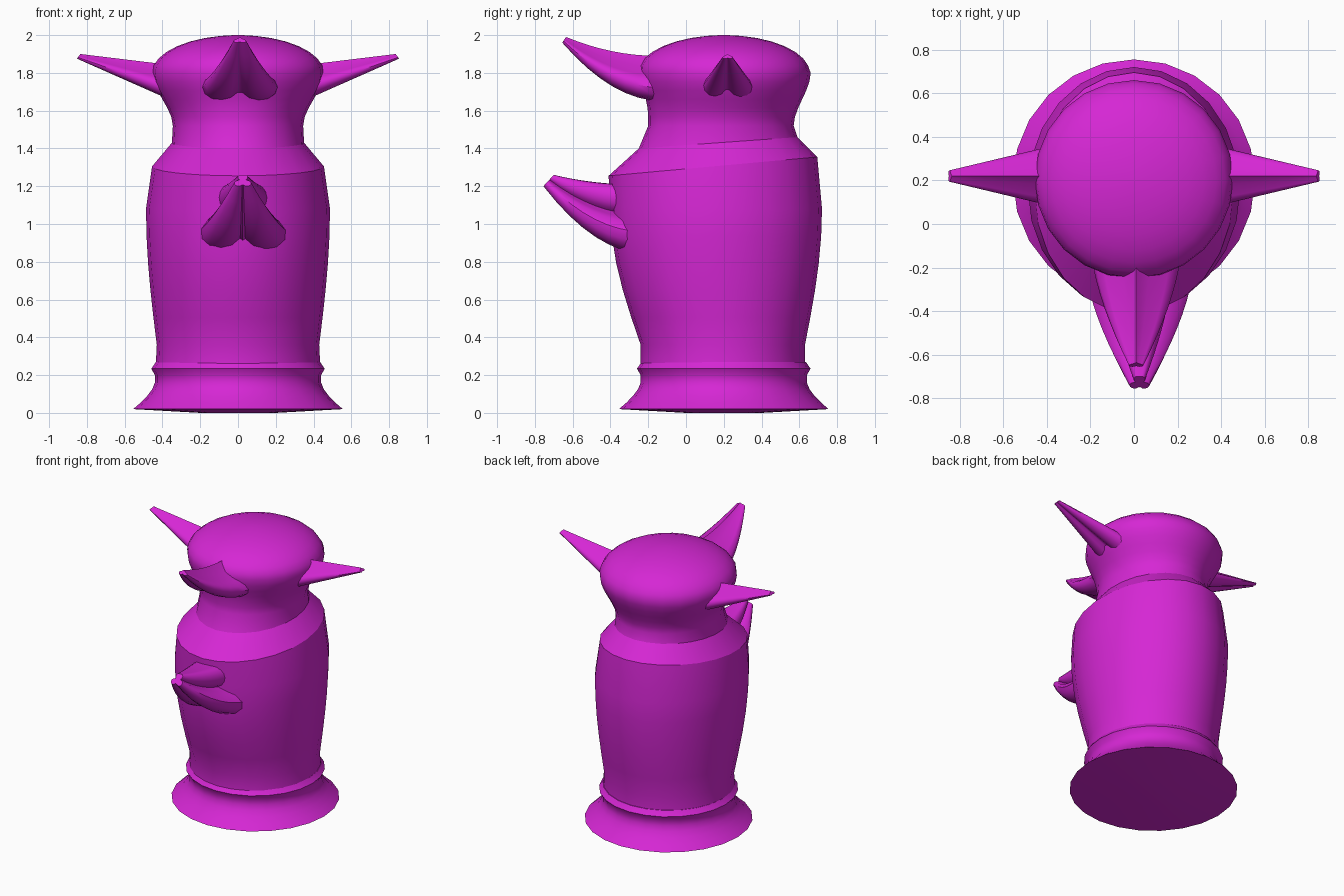
import bpy, bmesh, math
from mathutils import Vector

cube = bpy.data.objects.get("Cube")
if cube:
    bpy.data.objects.remove(cube, do_unlink=True)

magenta = bpy.data.materials.new("magenta")
magenta.use_nodes = True
magenta.diffuse_color = (0.67, 0.02, 0.66, 1)
shader = magenta.node_tree.nodes["Principled BSDF"]
shader.inputs["Base Color"].default_value = magenta.diffuse_color

SIDES = 24
UP = Vector((0, 0, 1))


def loft(name, rings, sharp_angle):
    """Skin a list of closed rings and cap both ends."""
    bm = bmesh.new()
    loops = [[bm.verts.new(point) for point in ring] for ring in rings]
    count = len(loops[0])
    for lower, upper in zip(loops, loops[1:]):
        for i in range(count):
            j = (i + 1) % count
            bm.faces.new((lower[i], lower[j], upper[j], upper[i]))
    bm.faces.new(loops[0])
    bm.faces.new(loops[-1])
    bmesh.ops.recalc_face_normals(bm, faces=bm.faces)
    mesh = bpy.data.meshes.new(name)
    bm.to_mesh(mesh)
    bm.free()
    mesh.materials.append(magenta)
    part = bpy.data.objects.new(name, mesh)
    bpy.context.collection.objects.link(part)
    bpy.ops.object.select_all(action="DESELECT")
    part.select_set(True)
    bpy.context.view_layer.objects.active = part
    bpy.ops.object.shade_smooth_by_angle(angle=math.radians(sharp_angle))


def ellipse(front, back, z, half_width, tilt=0):
    """Ring from its front y to its back y, with the back raised by the tilt."""
    ring = []
    for i in range(SIDES):
        angle = math.tau * i / SIDES
        along = -math.cos(angle)
        y = (front + back) / 2 + along * (back - front) / 2
        ring.append(Vector((half_width * math.sin(angle), y, z + along * tilt)))
    return ring


def steps(count):
    """Even fractions from nought to one."""
    return [i / count for i in range(count + 1)]


# Flared foot with a small bead on top
CENTRE = 0.2
foot = [(0, 0.2)]
foot += [(0.02 + 0.14 * t, 0.44 + 0.115 * (1 - t) ** 1.5) for t in steps(4)]
foot += [(0.2, 0.44), (0.235, 0.46), (0.24, 0.455), (0.27, 0.435)]
loft("foot", [ellipse(CENTRE - r, CENTRE + r, z, r) for z, r in foot], 35)

# Barrel torso, swelling upwards, with a slanted shoulder
torso = [ellipse(-0.24, 0.63, 0.26, 0.435)]
for t in steps(5):
    swell = math.sin(t * math.pi / 2)
    torso.append(ellipse(-0.24 - 0.16 * swell, 0.63 + 0.09 * swell,
                         0.36 + 0.72 * t, 0.43 + 0.057 * swell))
torso.append(ellipse(-0.41, 0.695, 1.305, 0.455, tilt=0.05))
torso.append(ellipse(-0.25, 0.59, 1.43, 0.35, tilt=0.03))
loft("torso", torso, 20)

# Neck widening smoothly into a domed head
head = [ellipse(-0.25, 0.59, 1.43, 0.35, tilt=0.03)]
for t in steps(6):
    ease = t * t * (3 - 2 * t)
    head.append(ellipse(-0.2 - 0.05 * ease ** 2, 0.57 + 0.09 * ease,
                        1.52 + 0.28 * t, 0.345 + 0.11 * ease))
for t in steps(8)[1:-1]:
    shrink, rise = math.cos(t * math.pi / 2), math.sin(t * math.pi / 2)
    reach = 0.455 * shrink
    head.append(ellipse(CENTRE - reach, CENTRE + reach, 1.8 + 0.2 * rise, reach))
head.append(ellipse(CENTRE - 0.02, CENTRE + 0.02, 2, 0.02))
loft("neck_and_head", head, 45)


def lobe(half_width, centre, half_height, start, end):
    """Arc of an oval lobe that touches the middle line, clockwise in degrees."""
    points = []
    for t in steps(7):
        angle = math.radians(start + (end - start) * t)
        points.append((half_width * (1 + math.cos(angle)),
                       centre + half_height * math.sin(angle)))
    return points


# Half outlines of the horns as width and height, from the ridge to the notch below
RIDGED = [(0, 1), (0.3, 0.75)] + lobe(0.5, 0.3, 0.3, 60, -150) + [(0, 0.15)]
LOBED = ([(0, 1)] + lobe(0.29, 0.78, 0.22, 100, -70)
         + lobe(0.5, 0.26, 0.26, 80, -150) + [(0, 0.1)])


def horn(name, section, out, centre, top, bottom, width, bend):
    """Taper a section outwards; top and bottom run from (reach, z) to (reach, z)."""
    out = Vector(out)
    side = out.cross(UP)
    outline = section + [(-w, h) for w, h in section[-2:0:-1]]
    rings = []
    for t in steps(8):
        high, low = [
            out * (start[0] + (end[0] - start[0]) * t)
            + UP * (start[1] + (end[1] - start[1]) * t ** bend)
            for start, end in (top, bottom)]
        half = width[0] + (width[1] - width[0]) * t ** ((1 + bend) / 2)
        rings.append([low.lerp(high, h) + side * w * half + Vector(centre)
                      for w, h in outline])
    loft(name, rings, 40)


# Horns on the front of the head and of the torso, curving upwards
horn("front_horn", RIDGED, (0, -1, 0), (0.01, 0, 0),
     top=((0.15, 1.89), (0.635, 1.99)), bottom=((0.12, 1.65), (0.655, 1.96)),
     width=(0.205, 0.033), bend=2)
horn("belly_horn", LOBED, (0, -1, 0), (0.025, 0, 0),
     top=((0.28, 1.21), (0.7, 1.26)), bottom=((0.2, 0.84), (0.755, 1.2)),
     width=(0.245, 0.045), bend=2)

# Matching straight horns at the sides of the head
for name, direction in (("left_horn", 1), ("right_horn", -1)):
    horn(name, RIDGED, (direction, 0, 0), (0, 0.22, 0),
         top=((0.34, 1.84), (0.835, 1.9)), bottom=((0.32, 1.64), (0.852, 1.875)),
         width=(0.15, 0.026), bend=1)
